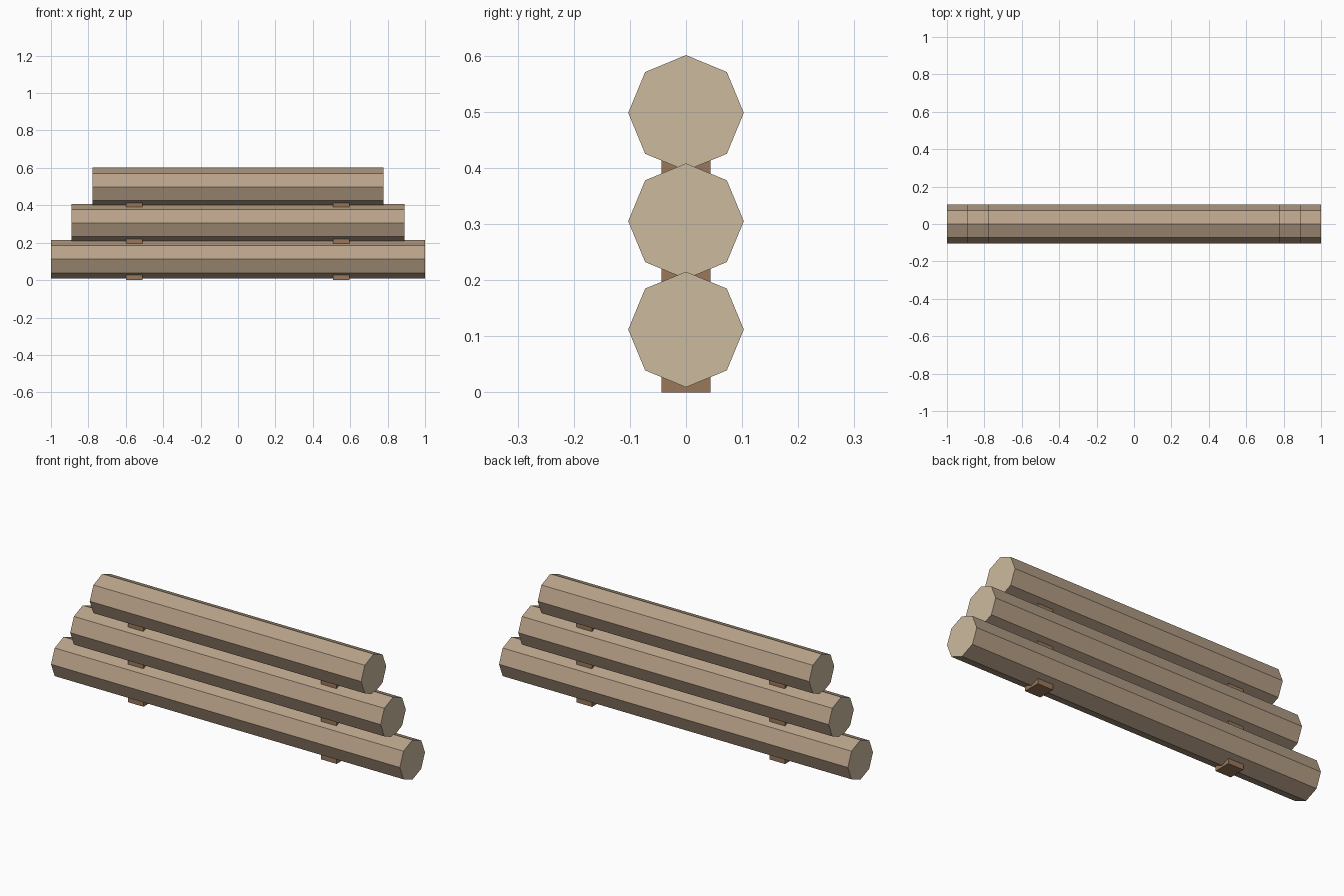
import bpy, bmesh
from math import pi
from mathutils import Matrix

if "Cube" in bpy.data.objects:
    bpy.data.objects.remove(bpy.data.objects["Cube"])

def material(name, rgb):
    m = bpy.data.materials.new(name)
    m.diffuse_color = (*rgb, 1)
    m.use_nodes = True
    m.node_tree.nodes["Principled BSDF"].inputs["Base Color"].default_value = m.diffuse_color
    return m

BARK = material("bark", (0.48, 0.36, 0.25))
CUT = material("cut_wood", (0.60, 0.49, 0.34))
BLOCK = material("block_wood", (0.32, 0.19, 0.10))

def finish(name, bm, mats):
    me = bpy.data.meshes.new(name)
    bm.to_mesh(me)
    bm.free()
    for m in mats:
        me.materials.append(m)
    ob = bpy.data.objects.new(name, me)
    bpy.context.collection.objects.link(ob)

# Eight-sided log along x, one corner up, pale cut ends
def log(name, length, z, radius=0.103):
    bm = bmesh.new()
    bmesh.ops.create_cone(bm, cap_ends=True, segments=8, radius1=radius,
                          radius2=radius, depth=length,
                          matrix=Matrix.Translation((0, 0, z)) @ Matrix.Rotation(pi / 2, 4, 'Y'))
    bm.normal_update()
    for f in bm.faces:
        f.material_index = int(abs(f.normal.x) > 0.9)
    finish(name, bm, [BARK, CUT])

# Small spacer block tucked under a log
def block(name, x, z):
    bm = bmesh.new()
    bmesh.ops.create_cube(bm, size=1, matrix=Matrix.Translation((x, 0, z)) @
                          Matrix.Diagonal((0.088, 0.088, 0.036, 1)))
    finish(name, bm, [BLOCK])

# Three stacked layers, each shorter than the one below
STEP = 0.193
for i, (layer, length) in enumerate((("bottom", 2.0), ("middle", 1.78), ("top", 1.556))):
    log(layer + "_log", length, 0.112 + i * STEP)
    for side, x in (("left", -0.555), ("right", 0.552)):
        block(f"{layer}_{side}_block", x, 0.018 + i * STEP)
